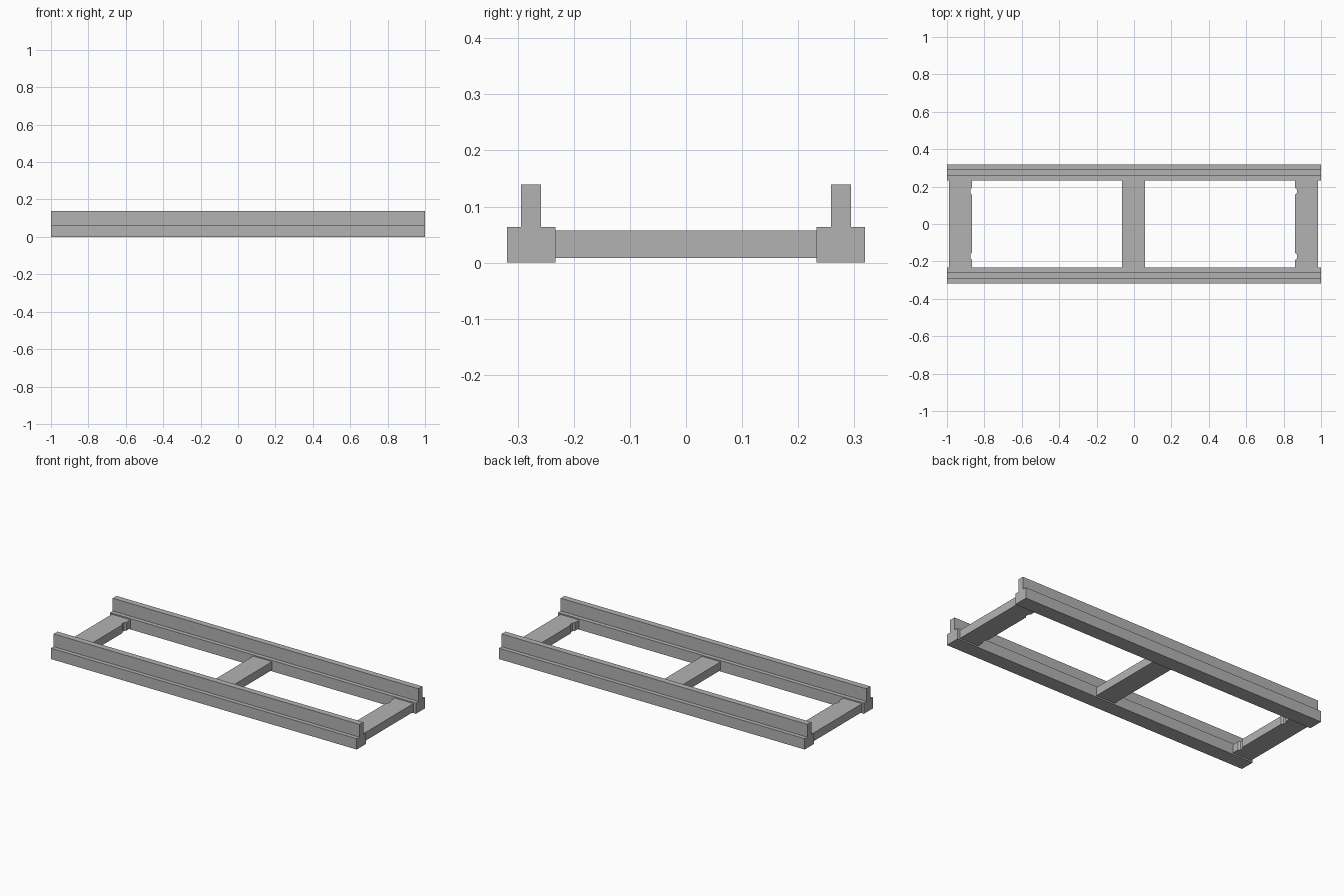
import bpy
import bmesh

cube = bpy.data.objects.get("Cube")
if cube:
    bpy.data.objects.remove(cube, do_unlink=True)

grey = bpy.data.materials.new("plain grey")
grey.use_nodes = True
colour = (0.45, 0.45, 0.45, 1)
grey.diffuse_color = colour
grey.node_tree.nodes["Principled BSDF"].inputs["Base Color"].default_value = colour


def extrude_profile(name, points, offset):
    """Make a solid by sweeping a closed outline along an offset."""
    bm = bmesh.new()
    face = bm.faces.new([bm.verts.new(p) for p in points])
    swept = bmesh.ops.extrude_face_region(bm, geom=[face])["geom"]
    verts = [g for g in swept if isinstance(g, bmesh.types.BMVert)]
    bmesh.ops.translate(bm, verts=verts, vec=offset)
    bmesh.ops.recalc_face_normals(bm, faces=bm.faces)
    mesh = bpy.data.meshes.new(name)
    bm.to_mesh(mesh)
    bm.free()
    mesh.materials.append(grey)
    obj = bpy.data.objects.new(name, mesh)
    bpy.context.collection.objects.link(obj)
    return obj


# Side rails: wide foot with a narrow upright web
half_profile = [(0.043, 0), (0.043, 0.064), (0.018, 0.064), (0.018, 0.139)]
profile = half_profile + [(-y, z) for y, z in reversed(half_profile)]
for name, side in (("front_rail", -1), ("back_rail", 1)):
    outline = [(-1, side * 0.276 + y, z) for y, z in profile]
    extrude_profile(name, outline, (2, 0, 0))

# Cross members: the end ones have two small notches on the inner edge
HALF_WIDTH, HALF_LENGTH, BOTTOM, HEIGHT = 0.0615, 0.235, 0.008, 0.049
notch = [(0, -0.019), (0.009, -0.010), (0.009, 0.010), (0, 0.019)]


def cross_member(name, centre, inward):
    edge = centre + inward * HALF_WIDTH
    outer = centre - inward * HALF_WIDTH
    points = [(outer, HALF_LENGTH), (outer, -HALF_LENGTH), (edge, -HALF_LENGTH)]
    if name != "middle_cross_member":
        for y in (-0.173, 0.175):
            points += [(edge - inward * d, y + dy) for d, dy in notch]
    points.append((edge, HALF_LENGTH))
    extrude_profile(name, [(x, y, BOTTOM) for x, y in points], (0, 0, HEIGHT))


cross_member("right_cross_member", -0.927, 1)
cross_member("middle_cross_member", -0.002, 1)
cross_member("left_cross_member", 0.923, -1)
